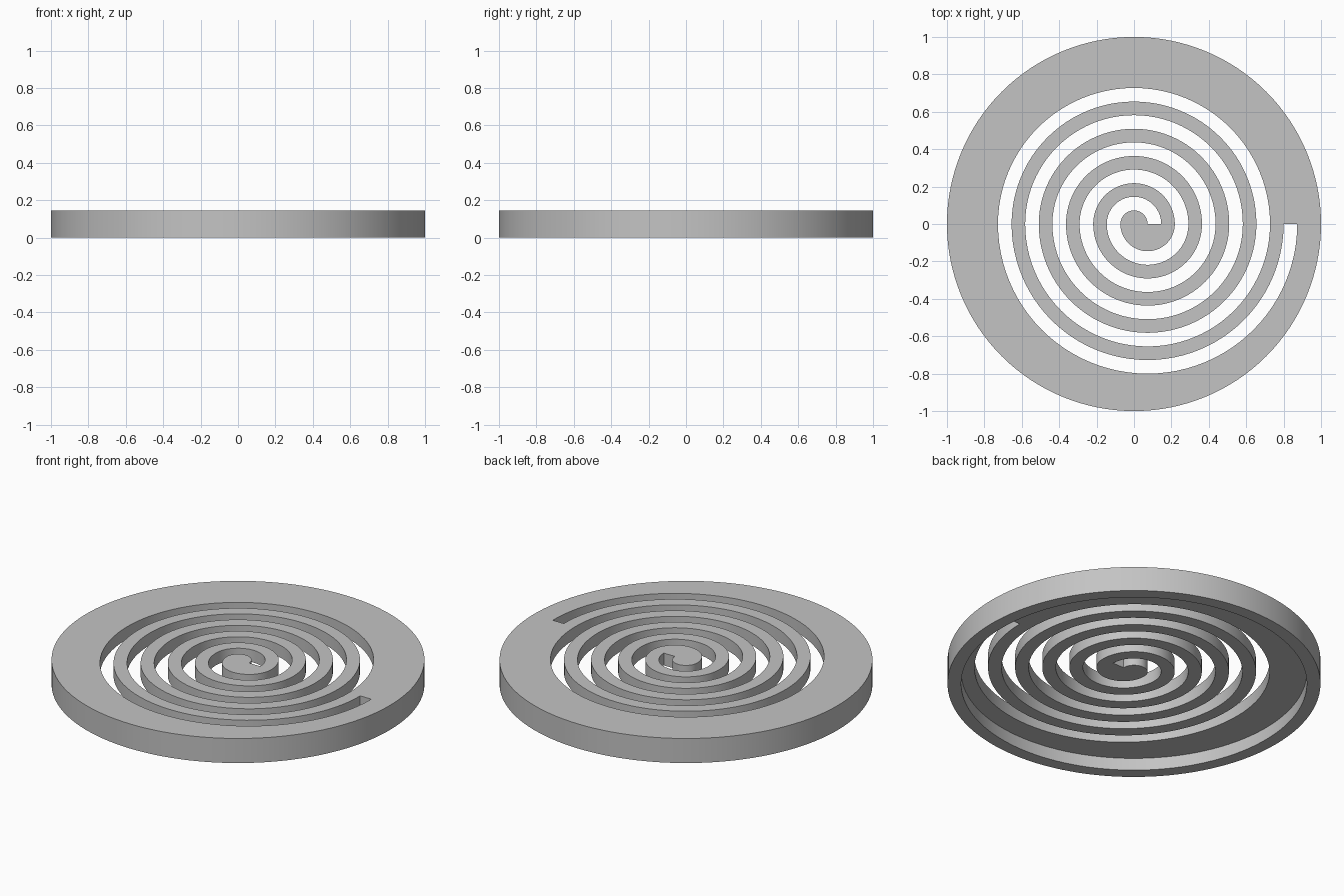
import bpy
import bmesh
from math import cos, sin, pi

cube = bpy.data.objects.get("Cube")
if cube:
    bpy.data.objects.remove(cube, do_unlink=True)

U = 4 / 55              # slot width, bar width and arc centre offset
HEIGHT = 2 * U          # full height of the disc
CEILING = U             # height of the underside recess
RIM_INNER = 0.927       # inner radius of the rim below
SIDES = 128
ARC_STEPS = 48

grey = bpy.data.materials.new("plain grey")
grey.use_nodes = True
grey.diffuse_color = (0.55, 0.55, 0.55, 1)
grey.node_tree.nodes["Principled BSDF"].inputs["Base Color"].default_value = grey.diffuse_color


def make_object(name, bm):
    bmesh.ops.recalc_face_normals(bm, faces=bm.faces)
    mesh = bpy.data.meshes.new(name)
    bm.to_mesh(mesh)
    bm.free()
    mesh.materials.append(grey)
    obj = bpy.data.objects.new(name, mesh)
    bpy.context.collection.objects.link(obj)
    return obj


def bridge(bm, a, b, closed):
    n = len(a)
    for i in range(n if closed else n - 1):
        j = (i + 1) % n
        bm.faces.new((a[i], a[j], b[j], b[i]))


# Round plate with a rim hanging below its edge
bm = bmesh.new()
profile = [(1, HEIGHT), (1, 0), (RIM_INNER, 0), (RIM_INNER, CEILING)]
rings = [[bm.verts.new((r * cos(2 * pi * k / SIDES), r * sin(2 * pi * k / SIDES), z))
          for k in range(SIDES)] for r, z in profile]
for upper, lower in zip(rings, rings[1:]):
    bridge(bm, upper, lower, True)
bm.faces.new(rings[0])
bm.faces.new(rings[-1])
plate = make_object("spiral_grate", bm)


# Spiral path made of half circles about two alternating centres
def spiral(first_radius):
    points = []
    for half in range(10):
        centre = U * (half % 2)
        radius = first_radius + half * U
        for k in range(0 if half == 0 else 1, ARC_STEPS + 1):
            angle = pi * (half + k / ARC_STEPS)
            points.append((centre + radius * cos(angle), radius * sin(angle)))
    return points


# Cutter for the single continuous spiral slot
bm = bmesh.new()
rails = [[bm.verts.new((x, y, z)) for x, y in spiral(r)]
         for r, z in ((U, 0.03), (2 * U, 0.03), (2 * U, 0.2), (U, 0.2))]
for i in range(4):
    bridge(bm, rails[i], rails[(i + 1) % 4], False)
for end in (0, -1):
    bm.faces.new([rail[end] for rail in rails])
cutter = make_object("slot_cutter", bm)
cutter.hide_render = True

cut = plate.modifiers.new("spiral slot", "BOOLEAN")
cut.operation = "DIFFERENCE"
cut.solver = "EXACT"
cut.object = cutter

# Bake the slot, then smooth the curved walls
bpy.ops.object.select_all(action="DESELECT")
plate.select_set(True)
bpy.context.view_layer.objects.active = plate
bpy.ops.object.modifier_apply(modifier=cut.name)
bpy.data.objects.remove(cutter, do_unlink=True)
bpy.ops.object.shade_smooth_by_angle(angle=pi / 6)
